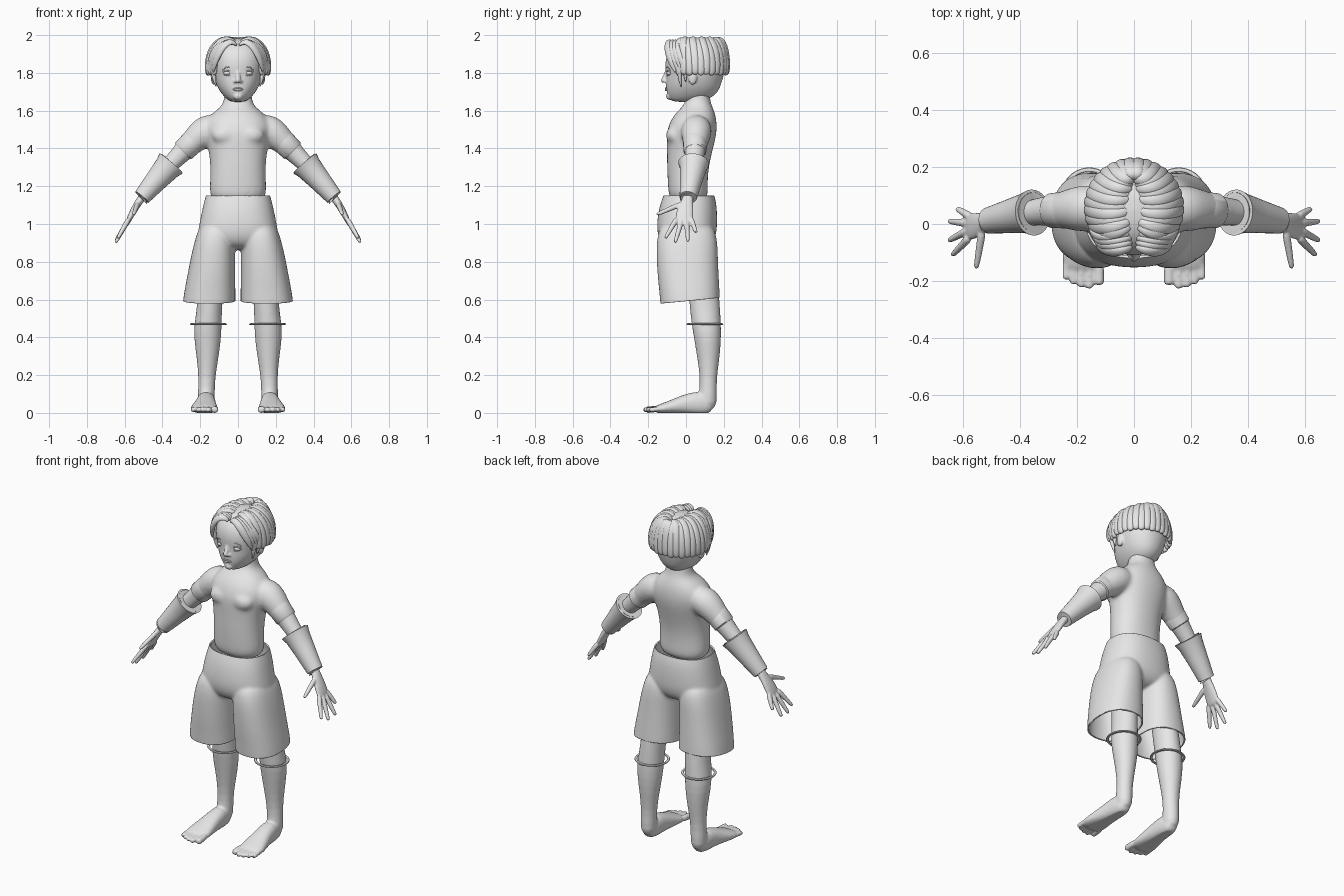
import bpy, bmesh, math
from mathutils import Vector, Matrix

cube = bpy.data.objects.get("Cube")
if cube:
    bpy.data.objects.remove(cube, do_unlink=True)

GREY = (0.8, 0.8, 0.8, 1)
mat = bpy.data.materials.new("plain_grey")
mat.use_nodes = True
mat.diffuse_color = GREY
mat.node_tree.nodes["Principled BSDF"].inputs["Base Color"].default_value = GREY


def loft(bm, rings, n=14, side=(1, 0, 0), axis=None, power=1.0, sx=1):
    """Skin rings of (centre, half width along side, half depth)."""
    pts = [Vector((r[0][0] * sx, r[0][1], r[0][2])) for r in rings]
    side, loops = Vector(side), []
    for i, (_, a, b) in enumerate(rings):
        t = Vector(axis) if axis else pts[min(i + 1, len(pts) - 1)] - pts[max(i - 1, 0)]
        t.normalize()
        u = (side - t * side.dot(t)).normalized()
        v = t.cross(u)
        loop = []
        for k in range(n):
            c, s = math.cos(math.tau * k / n), math.sin(math.tau * k / n)
            c, s = (math.copysign(abs(w) ** power, w) for w in (c, s))
            loop.append(bm.verts.new(pts[i] + u * a * c + v * b * s))
        loops.append(loop)
    for p, q in zip(loops, loops[1:]):
        for k in range(n):
            bm.faces.new((p[k], p[(k + 1) % n], q[(k + 1) % n], q[k]))
    bm.faces.new(loops[0])
    bm.faces.new(loops[-1])


def column(bm, rows, **kw):
    """Upright loft from rows of (z, centre x, half width, front y, back y)."""
    rings = [((x, (f + b) / 2, z), w, (b - f) / 2) for z, x, w, f, b in rows]
    loft(bm, rings, axis=(0, 0, 1), **kw)


def limb(bm, rows, **kw):
    """Round tube from rows of (x, y, z, radius)."""
    loft(bm, [((x, y, z), r, r) for x, y, z, r in rows], **kw)


def ball(bm, centre, size):
    m = Matrix.Translation(centre) @ Matrix.Diagonal((*size, 1))
    bmesh.ops.create_uvsphere(bm, u_segments=20, v_segments=12, radius=1, matrix=m)


def finish(name, bm, subsurf=0, voxel=0, smooth=0, mirror=False, edit=None, thick=0):
    """Turn the bmesh into an object and bake its modifiers."""
    bmesh.ops.recalc_face_normals(bm, faces=bm.faces)
    mesh = bpy.data.meshes.new(name)
    bm.to_mesh(mesh)
    bm.free()
    ob = bpy.data.objects.new(name, mesh)
    bpy.context.collection.objects.link(ob)
    if subsurf:
        ob.modifiers.new("round", 'SUBSURF').levels = subsurf
    if voxel:
        m = ob.modifiers.new("fuse", 'REMESH')
        m.mode, m.voxel_size = 'VOXEL', voxel
    if smooth:
        m = ob.modifiers.new("soften", 'SMOOTH')
        m.factor, m.iterations = 0.5, smooth
    if mirror:
        ob.modifiers.new("mirror", 'MIRROR')
    bpy.context.view_layer.update()
    baked = bpy.data.meshes.new_from_object(ob.evaluated_get(bpy.context.evaluated_depsgraph_get()))
    ob.modifiers.clear()
    ob.data = baked
    if edit:
        b = bmesh.new()
        b.from_mesh(baked)
        edit(b)
        b.to_mesh(baked)
        b.free()
    if thick:
        ob.modifiers.new("cloth", 'SOLIDIFY').thickness = thick
    baked.materials.clear()
    baked.materials.append(mat)
    baked.shade_smooth()
    baked.set_sharp_from_angle(angle=math.radians(40))
    return ob


# Torso with neck and upper arms
bm = bmesh.new()
column(bm, [(1.1, 0, .152, -.09, .12), (1.2, 0, .152, -.097, .115), (1.3, 0, .147, -.102, .12),
            (1.4, 0, .158, -.102, .145), (1.48, 0, .18, -.107, .165), (1.54, 0, .175, -.088, .165),
            (1.59, 0, .135, -.055, .155), (1.625, 0, .085, -.015, .138), (1.66, 0, .074, 0, .128),
            (1.75, 0, .072, .01, .12)], n=18, power=.9)
for s in (1, -1):
    limb(bm, [(.09, .06, 1.525, .07), (.175, .055, 1.495, .09), (.24, .05, 1.435, .068),
              (.3, .047, 1.375, .054), (.37, .038, 1.305, .046), (.42, .03, 1.25, .044)],
         side=(0, 1, 0), sx=s)
    ball(bm, (.07 * s, -.062, 1.47), (.07, .045, .05))
finish("torso", bm, subsurf=2, voxel=.011, smooth=8)

# Sleeve bands and flared bracers
bm = bmesh.new()
limb(bm, [(.215, .051, 1.458, .061), (.222, .05, 1.452, .066), (.288, .047, 1.389, .061),
          (.293, .047, 1.384, .054)], n=28, side=(0, 1, 0))
finish("sleeve_band", bm, mirror=True)
bm = bmesh.new()
limb(bm, [(.385, .038, 1.287, .052), (.352, .041, 1.324, .07), (.354, .04, 1.321, .081),
          (.376, .038, 1.296, .071), (.43, .028, 1.234, .06), (.509, .012, 1.142, .046),
          (.513, .011, 1.137, .044), (.508, .012, 1.143, .03)], n=28, side=(0, 1, 0))
finish("bracer", bm, mirror=True)

# Hands
bm = bmesh.new()
loft(bm, [((.49, .014, 1.165), .03, .024), ((.52, .008, 1.125), .03, .021), ((.545, -.002, 1.085), .044, .019),
          ((.572, -.01, 1.035), .05, .016), ((.585, -.012, 1.005), .044, .012)], side=(0, 1, 0))
fingers = [((.574, -.045, 1.035), (.637, -.11, .924)), ((.58, -.022, 1.025), (.649, -.058, .9)),
           ((.578, .002, 1.025), (.649, .01, .906)), ((.57, .024, 1.035), (.62, .054, .953)),
           ((.53, -.015, 1.11), (.553, -.156, 1.05))]
for a, b in fingers:
    a, b = Vector(a), Vector(b)
    limb(bm, [(*a.lerp(b, t), r) for t, r in ((0, .016), (.35, .0145), (.7, .0125), (.95, .0105), (1, .007))],
         n=10, side=(0, 1, 0))
finish("hand", bm, subsurf=1, voxel=.005, smooth=3, mirror=True)


# Shorts, trimmed open at the waist and hems
def trim(b):
    for co, no in (((0, 0, 1.15), (0, 0, 1)), ((0, 0, .592), (0, .1, -1))):
        geom = b.verts[:] + b.edges[:] + b.faces[:]
        bmesh.ops.bisect_plane(b, geom=geom, plane_co=co, plane_no=no, clear_outer=True)


bm = bmesh.new()
column(bm, [(1.22, 0, .155, -.1, .13), (1.15, 0, .172, -.12, .152), (1.1, 0, .187, -.142, .165),
            (1.0, 0, .207, -.158, .168), (.92, 0, .222, -.15, .16), (.86, 0, .19, -.1, .11)],
       n=20, power=.85)
for s in (1, -1):
    column(bm, [(1.02, .108, .085, -.13, .14), (.92, .122, .107, -.158, .168), (.83, .132, .118, -.158, .17),
                (.72, .142, .129, -.152, .175), (.6, .153, .141, -.138, .182), (.5, .156, .144, -.135, .182)],
           n=20, power=.85, sx=s)
finish("shorts", bm, subsurf=2, voxel=.008, smooth=6, edit=trim, thick=.008)


# Legs with feet and toes
def flatten(b):
    for v in b.verts:
        v.co.z = max(v.co.z, 0)


bm = bmesh.new()
column(bm, [(.8, .14, .08, 0, .16), (.6, .146, .064, .013, .18), (.47, .16, .076, .027, .188),
            (.38, .161, .073, .043, .188), (.28, .161, .057, .06, .178), (.18, .165, .045, .074, .163),
            (.1, .168, .046, .068, .165), (.01, .168, .046, .05, .165)])
loft(bm, [((.168, .15, .035), .035, .04), ((.168, .08, .055), .05, .068), ((.17, .01, .048), .053, .056),
          ((.175, -.06, .035), .065, .041), ((.18, -.12, .024), .076, .028), ((.18, -.172, .016), .07, .018)],
     power=.85)
for x, y, r in ((.122, -.207, .021), (.156, -.22, .016), (.185, -.215, .016), (.212, -.204, .015), (.238, -.188, .015)):
    limb(bm, [(x, -.13, .025, r), (x, y + .025, .018, r * .85), (x, y, .017, r), (x, y - .008, .016, r * .6)], n=10)
finish("leg", bm, subsurf=1, voxel=.0065, smooth=4, mirror=True, edit=flatten)

# Thin hoops below the knees
bm = bmesh.new()
hoop = [bm.verts.new((.157 + .09 + .008 * math.cos(a), .1, .47 + .005 * math.sin(a)))
        for a in (math.tau * k / 8 for k in range(8))]
edges = [bm.edges.new((hoop[k - 1], hoop[k])) for k in range(8)]
bmesh.ops.spin(bm, geom=hoop + edges, cent=(.157, .1, .47), axis=(0, 0, 1), angle=math.tau,
               steps=40, use_merge=True)
finish("knee_hoop", bm, mirror=True)

# Head
bm = bmesh.new()
column(bm, [(1.645, 0, .035, -.07, .06), (1.665, 0, .066, -.093, .135), (1.7, 0, .096, -.105, .172),
            (1.74, 0, .118, -.109, .188), (1.79, 0, .132, -.107, .203), (1.84, 0, .141, -.114, .21),
            (1.9, 0, .14, -.105, .207), (1.95, 0, .11, -.07, .17), (1.985, 0, .05, 0, .1)], n=20, power=.92)
ball(bm, (0, -.088, 1.677), (.026, .018, .02))
limb(bm, [(0, -.098, 1.82, .01), (0, -.108, 1.785, .012), (0, -.12, 1.762, .016), (0, -.116, 1.748, .015)], n=10)
for s in (1, -1):
    ball(bm, (.014 * s, -.108, 1.755), (.01, .012, .009))
    ball(bm, (.13 * s, .035, 1.775), (.014, .024, .038))
finish("head", bm, subsurf=2, voxel=.005, smooth=4)

# Eyes, lids, brows and lips
bm = bmesh.new()
ball(bm, (.055, -.083, 1.798), (.022, .02, .013))
finish("eye", bm, mirror=True)
bm = bmesh.new()
for lift, r in ((.014, .0035), (-.013, .002), (.036, .003)):
    limb(bm, [(.055 + .027 * t, -.101 + .014 * t * t + .006 * t, 1.798 + lift * (1 - .6 * t * t), r)
              for t in (-1, -.5, 0, .5, 1)], n=8, side=(0, 0, 1))
finish("eyelids_and_brow", bm, subsurf=1, mirror=True)
bm = bmesh.new()
for z, r in ((1.719, .005), (1.709, .006)):
    limb(bm, [(.03 * t, -.108 + .012 * t * t, z + (1.714 - z) * t * t, r * (1.1 - .8 * t * t))
              for t in (-1, -.5, 0, .5, 1)], n=8, side=(0, 0, 1))
finish("lips", bm, subsurf=1)

# Hair: bowl of thick locks falling from a centre parting
bm = bmesh.new()
drop = [(0, 1.955, .5), (.3, 1.982, .75), (.65, 1.968, .9), (.9, 1.918, 1), (1, 1.86, 1), (1.02, 1.81, .9), (1.01, 1.785, .5)]
COUNT = 12
for i in range(COUNT):
    a = math.radians(48 + (180 - 48) * (i + .5) / COUNT)
    rim = Vector((.158 * math.sin(a), .058 - .158 * math.cos(a), 0))
    root = Vector((.004, .06 + .6 * (rim.y - .06), 0))
    along = (math.cos(a), math.sin(a), 0)
    rings = []
    for h, z, w in drop:
        p = root.lerp(rim, h)
        p.y += .02 * math.sin(math.pi * min(h, 1)) * -math.sin(a)
        rings.append(((p.x, p.y, z + .004 * (i % 2)), .029 * w, .02 * w))
    loft(bm, rings, n=8, side=along)
finish("hair_locks", bm, subsurf=2, mirror=True)

# Fringe swept to both sides of the forehead, with sideburns
bm = bmesh.new()
for k in range(4):
    d = k / 3
    path = [(.004, -.08 + .05 * d, 1.945), (.035 + .01 * d, -.094 + .05 * d, 1.972),
            (.078 + .022 * d, -.1 + .045 * d, 1.945), (.108 + .03 * d, -.09 + .05 * d, 1.895),
            (.126 + .022 * d, -.072 + .055 * d, 1.845), (.132 + .018 * d, -.055 + .055 * d, 1.8 - .01 * d)]
    loft(bm, [(p, .024 * w, .016 * w) for p, w in zip(path, (.5, .8, 1, 1, .8, .25))],
         n=8, side=(.3, .5, .8))
limb(bm, [(.134, -.03, 1.84, .014), (.13, -.035, 1.79, .013), (.122, -.03, 1.75, .008), (.116, -.025, 1.725, .002)], n=8)
limb(bm, [(.14, 0, 1.84, .014), (.138, -.004, 1.79, .012), (.13, -.002, 1.75, .003)], n=8)
finish("fringe", bm, subsurf=2, mirror=True)
